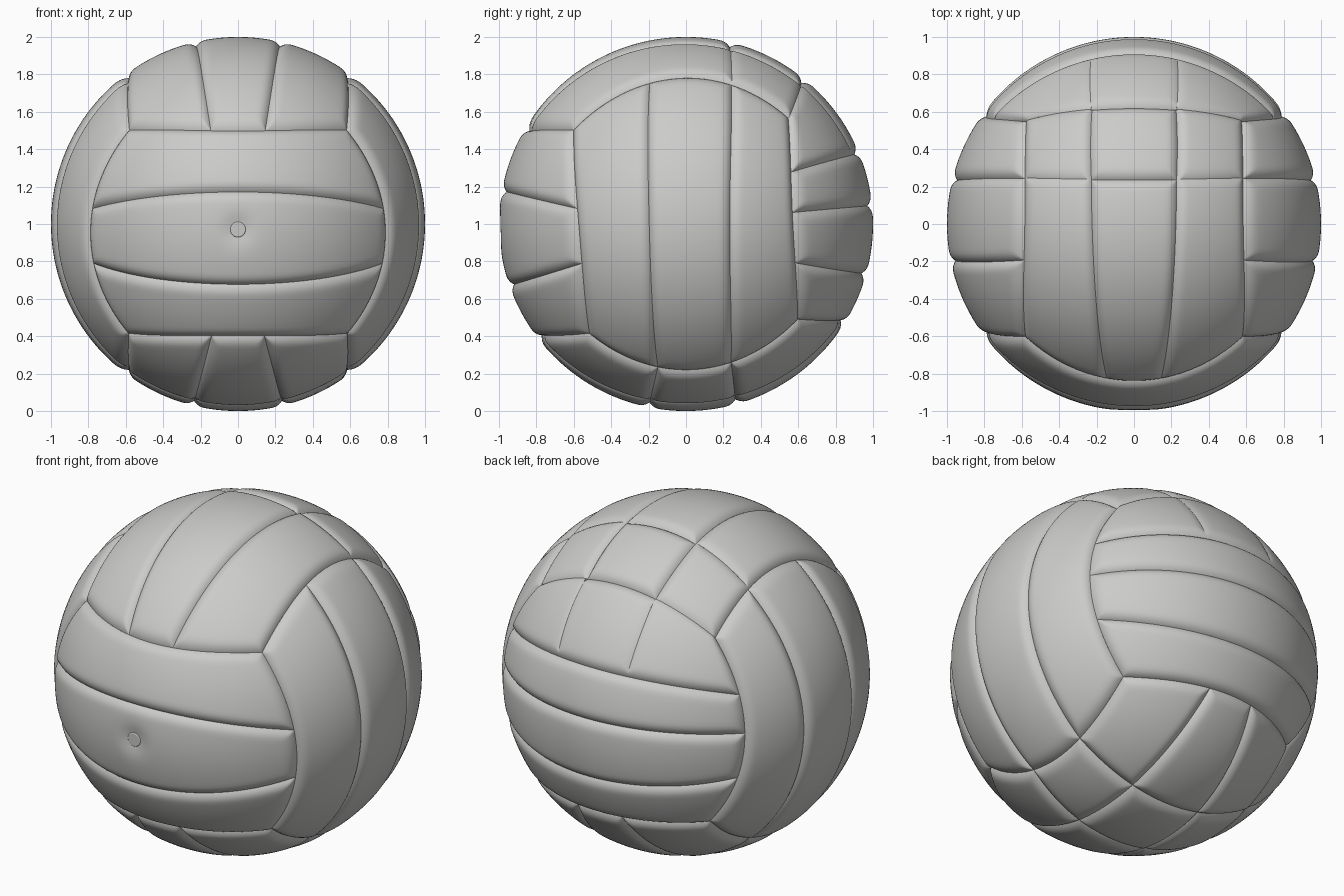
import bpy, bmesh, math
from mathutils import Vector

if "Cube" in bpy.data.objects:
    bpy.data.objects.remove(bpy.data.objects["Cube"])

grey = bpy.data.materials.new("light_grey")
grey.diffuse_color = (0.6, 0.6, 0.59, 1)
grey.use_nodes = True
grey.node_tree.nodes["Principled BSDF"].inputs["Base Color"].default_value = grey.diffuse_color
CENTRE = Vector((0, 0, 1))
VALVE = Vector((0, -1, -0.03)).normalized()
DEEP, FAINT = 0.026, 0.009


def N(x, y, z):
    return Vector((x, y, z)).normalized()


def M(p):
    return Vector((-p.x, p.y, p.z))


def Q(a, m, b):
    # seam on the unit sphere through three points
    return lambda t: (a * (1 - t) * (1 - 2 * t) + m * 4 * t * (1 - t)
                      + b * t * (2 * t - 1)).normalized()


def arc(a, b):
    return Q(a, (a + b).normalized(), b)


def sub(c, t0, t1):
    return lambda t: c(t0 + (t1 - t0) * t)


def mirrored(c):
    return lambda t: M(c(t))


def stops(length):
    # samples packed tightly near the seams
    e = [0, .005, .011, .018, .027, .038, .052, .07]
    n = max(2, int((length - .14) / .026))
    s = e[:-1] + [.07 + (length - .14) * i / n for i in range(n + 1)]
    s += [length - d for d in reversed(e[:-1])]
    return [d / length for d in s]


def panel(bm, l0, l1, e0, e1, depth=(DEEP,) * 4):
    # pillow-edged panel: l0, l1 run along u; e0, e1 run along v
    us = stops((l0(.5) - l0(0)).length + (l0(1) - l0(.5)).length)
    vs = stops((l0(.5) - l1(.5)).length)
    c00, c10, c01, c11 = l0(0), l0(1), l1(0), l1(1)
    grid = []
    for u in us:
        a, b = l0(u), l1(u)
        row = []
        for v in vs:
            c, d = e0(v), e1(v)
            p = (a * (1 - v) + b * v + c * (1 - u) + d * u
                 - (c00 * (1 - u) + c10 * u) * (1 - v)
                 - (c01 * (1 - u) + c11 * u) * v).normalized()
            lv, lu = (a - b).length, (c - d).length
            dist = (v * lv, (1 - v) * lv, u * lu, (1 - u) * lu)
            dip = max(k * max(0, 1 - s / .07) ** 2.6 for k, s in zip(depth, dist))
            dip += .022 * math.exp(-((p - VALVE).length / .075) ** 2)
            row.append(bm.verts.new(p * (1 - dip) + CENTRE))
        grid.append(row)
    mid = l0(.5) + l1(.5)
    flip = (l0(1) - l0(0)).cross(l1(.5) - l0(.5)).dot(mid) < 0
    for i in range(len(us) - 1):
        for j in range(len(vs) - 1):
            q = [grid[i][j], grid[i + 1][j], grid[i + 1][j + 1], grid[i][j + 1]]
            bm.faces.new(q[::-1] if flip else q).smooth = True


def finish(bm, name):
    me = bpy.data.meshes.new(name)
    bm.to_mesh(me)
    bm.free()
    me.materials.append(grey)
    ob = bpy.data.objects.new(name, me)
    bpy.context.collection.objects.link(ob)
    return ob


def strips(name, lines, end0, end1, ts):
    bm = bmesh.new()
    for i in range(len(lines) - 1):
        panel(bm, lines[i], lines[i + 1],
              sub(end0, ts[i], ts[i + 1]), sub(end1, ts[i], ts[i + 1]))
    return finish(bm, name)


def columns(bm, r0, h0, r1, h1, mid=None, side0=None, side1=None,
            inner=DEEP, d0=(DEEP,) * 3, d1=(DEEP,) * 3):
    # three panels between two cross seams r0 and r1, split at 0.5 -/+ h
    t0, t1 = (0, .5 - h0, .5 + h0, 1), (0, .5 - h1, .5 + h1, 1)
    a, b = (r0(t0[2]), r1(t1[2]))
    right = Q(a, mid, b) if mid else arc(a, b)
    ls = [mirrored(side1), mirrored(right), right, side1]
    dep = [DEEP, inner, inner, DEEP]
    for i in range(3):
        panel(bm, ls[i], ls[i + 1], sub(r0, t0[i], t0[i + 1]), sub(r1, t1[i], t1[i + 1]),
              (dep[i], dep[i + 1], d0[i], d1[i]))


# corners of the six faces (right half)
FT, FB = N(.59, -.61, .51), N(.6, -.53, -.6)
BT, BB = N(.59, .56, .58), N(.59, .61, -.52)

# main seams between the faces
top_r = Q(FT, N(.6, -.02, .8), BT)
bot_r = Q(FB, N(.6, .04, -.8), BB)
fr_r = Q(FT, N(.81, -.585, -.05), FB)
bk_r = Q(BT, N(.81, .585, .03), BB)
fr_t = Q(M(FT), N(0, -.85, .505), FT)
fr_b = Q(M(FB), N(0, -.79, -.61), FB)
bk_t = Q(M(BT), N(0, .63, .77), BT)
bk_b = Q(M(BB), N(0, .85, -.53), BB)


def across(c, t, m):
    return Q(M(c(t)), m, c(t))


# right and left vertical strips
T1, T2, B1, B2 = .35, .73, .33, .68
side = [fr_r, Q(top_r(T1), N(.97, -.2, 0), bot_r(B1)),
        Q(top_r(T2), N(.97, .24, 0), bot_r(B2)), bk_r]
for name, f in (("right_panels", lambda c: c), ("left_panels", mirrored)):
    bm = bmesh.new()
    tt, tb = (0, T1, T2, 1), (0, B1, B2, 1)
    for i in range(3):
        panel(bm, f(side[i]), f(side[i + 1]),
              f(sub(top_r, tt[i], tt[i + 1])), f(sub(bot_r, tb[i], tb[i + 1])))
    finish(bm, name)

# front horizontal strips
strips("front_panels",
       [fr_t, across(fr_r, .38, N(0, -.98, .175)), across(fr_r, .65, N(0, -.94, -.33)), fr_b],
       mirrored(fr_r), fr_r, (0, .38, .65, 1))

# back horizontal strips, the uppermost one creased into three
bk1 = across(bk_r, .27, N(0, .92, .38))
bk2 = across(bk_r, .47, N(0, 1, .1))
bk3 = across(bk_r, .72, N(0, .96, -.27))
strips("back_panels", [bk1, bk2, bk3, bk_b],
       mirrored(sub(bk_r, .27, 1)), sub(bk_r, .27, 1),
       (0, .2 / .73, .45 / .73, 1))
bm = bmesh.new()
columns(bm, bk_t, .195, bk1, .15, side1=sub(bk_r, 0, .27), inner=FAINT,
        d0=(.016, DEEP, .016))
finish(bm, "back_upper_panels")

# top strips, crossed by one seam towards the back
cross = across(top_r, T2, N(0, .24, .97))
bm = bmesh.new()
part = (.014, DEEP, .014)
columns(bm, fr_t, .125, cross, .195, N(.215, -.33, .92), side1=sub(top_r, 0, T2), d1=part)
columns(bm, cross, .195, bk_t, .195, side1=sub(top_r, T2, 1), d0=part, d1=(.016, DEEP, .016))
finish(bm, "top_panels")

# bottom patchwork of nine panels
b1 = across(bot_r, B1, N(0, -.2, -.98))
b2 = across(bot_r, B2, N(0, .27, -.96))
bm = bmesh.new()
columns(bm, fr_b, .12, b1, .195, side1=sub(bot_r, 0, B1))
columns(bm, b1, .195, b2, .195, side1=sub(bot_r, B1, B2))
columns(bm, b2, .195, bk_b, .125, side1=sub(bot_r, B2, 1))
finish(bm, "bottom_panels")

# round air valve set in the front dimple
bpy.ops.mesh.primitive_cylinder_add(vertices=40, radius=.042, depth=.04,
                                    location=CENTRE + VALVE * .967)
valve = bpy.context.object
valve.name = "air_valve"
valve.rotation_euler = VALVE.to_track_quat('Z', 'Y').to_euler()
valve.data.materials.append(grey)
bev = valve.modifiers.new("rounded_rim", 'BEVEL')
bev.width, bev.segments = .006, 3
bpy.ops.object.shade_smooth_by_angle()
